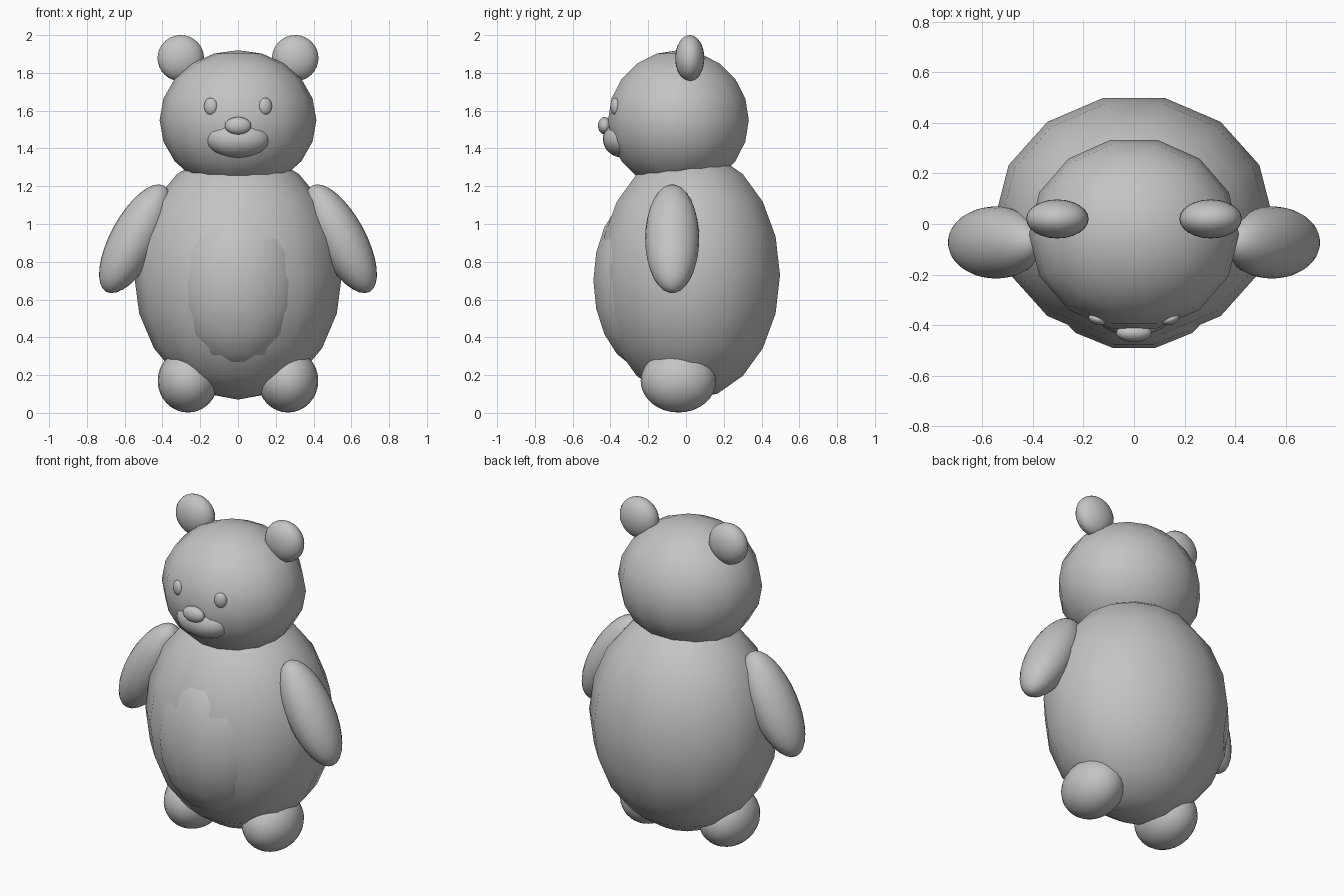
import bpy, bmesh, math
from mathutils import Matrix

if "Cube" in bpy.data.objects:
    bpy.data.objects.remove(bpy.data.objects["Cube"])

grey = bpy.data.materials.new("soft_grey")
grey.diffuse_color = (0.55, 0.55, 0.55, 1)
grey.use_nodes = True
grey.node_tree.nodes["Principled BSDF"].inputs["Base Color"].default_value = grey.diffuse_color


def ellipsoid(name, centre, radii, segments=24, rings=16, tilt_y=0, turn_z=0):
    """Smooth ellipsoid whose equator starts with a vertex on the x axis."""
    bm = bmesh.new()
    bmesh.ops.create_uvsphere(bm, u_segments=segments, v_segments=rings, radius=1)
    start = next(v for v in bm.verts if abs(v.co.z) < 1e-4)
    angle = math.atan2(start.co.y, start.co.x)
    bm.transform(Matrix.Rotation(-angle, 4, 'Z'))
    bm.transform(Matrix.Diagonal((*radii, 1)))
    bm.transform(Matrix.Rotation(math.radians(turn_z), 4, 'Z')
                 @ Matrix.Rotation(math.radians(tilt_y), 4, 'Y'))
    for f in bm.faces:
        f.smooth = True
    mesh = bpy.data.meshes.new(name)
    bm.to_mesh(mesh)
    bm.free()
    mesh.materials.append(grey)
    obj = bpy.data.objects.new(name, mesh)
    obj.location = centre
    bpy.context.collection.objects.link(obj)
    return obj


# Body, belly patch and head: coarse smooth-shaded ellipsoids
ellipsoid("body", (0, 0.02, 0.73), (0.55, 0.49, 0.66), 14, 10)
ellipsoid("belly", (0, -0.188, 0.70), (0.37, 0.31, 0.48), 14, 10)
ellipsoid("head", (0, -0.04, 1.55), (0.415, 0.382, 0.37), 14, 10)

# Muzzle and nose
ellipsoid("muzzle", (0, -0.33, 1.45), (0.17, 0.11, 0.10))
ellipsoid("nose", (0, -0.43, 1.52), (0.07, 0.036, 0.046))

# Paired parts
for side, s in (("left", -1), ("right", 1)):
    ellipsoid(side + "_arm", (s * 0.545, -0.073, 0.922), (0.13, 0.143, 0.32), tilt_y=-28.5 * s)
    ellipsoid(side + "_foot", (s * 0.265, -0.04, 0.17), (0.16, 0.20, 0.168))
    ellipsoid(side + "_ear", (s * 0.303, 0.02, 1.878), (0.123, 0.077, 0.122))
    ellipsoid(side + "_eye", (s * 0.145, -0.376, 1.623), (0.036, 0.022, 0.045), turn_z=20 * s)
